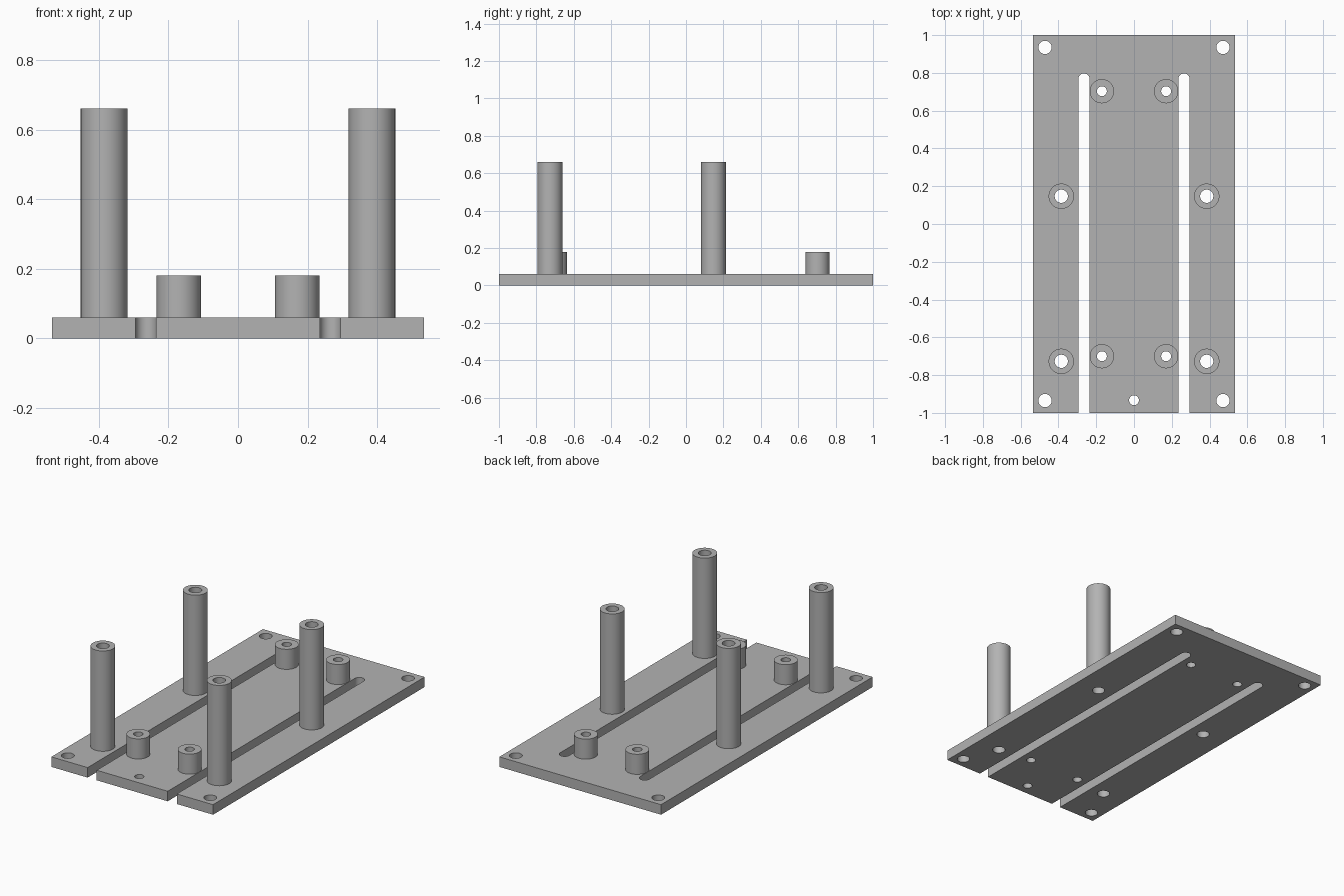
import bpy, bmesh
from math import pi, cos, sin, radians

cube = bpy.data.objects.get("Cube")
if cube:
    bpy.data.objects.remove(cube, do_unlink=True)

THICK = 0.06
SEG = 48

grey = bpy.data.materials.new("plain grey")
grey.use_nodes = True
COLOUR = (0.45, 0.45, 0.45, 1)
grey.diffuse_color = COLOUR
grey.node_tree.nodes["Principled BSDF"].inputs["Base Color"].default_value = COLOUR


def make_object(name, bm):
    bmesh.ops.recalc_face_normals(bm, faces=bm.faces)
    mesh = bpy.data.meshes.new(name)
    bm.to_mesh(mesh)
    bm.free()
    mesh.materials.append(grey)
    obj = bpy.data.objects.new(name, mesh)
    bpy.context.collection.objects.link(obj)
    return obj


def smooth(obj):
    obj.data.polygons.foreach_set("use_smooth", [True] * len(obj.data.polygons))
    obj.data.set_sharp_from_angle(angle=radians(30))


def arc(x, y, r, start=0, end=2 * pi, n=SEG):
    return [(x + r * cos(start + (end - start) * i / n),
             y + r * sin(start + (end - start) * i / n)) for i in range(n)]


def prism(bm, outline, z0, z1):
    low = [bm.verts.new((x, y, z0)) for x, y in outline]
    high = [bm.verts.new((x, y, z1)) for x, y in outline]
    bm.faces.new(low[::-1])
    bm.faces.new(high)
    for i in range(len(low)):
        j = (i + 1) % len(low)
        bm.faces.new((low[i], low[j], high[j], high[i]))


def standoff(name, x, y, outer, inner, top):
    # Tube open underneath, standing on the plate around its through hole
    bm = bmesh.new()
    rings = [[bm.verts.new((px, py, z)) for px, py in arc(x, y, r)]
             for r, z in ((outer, THICK), (outer, top), (inner, top), (inner, THICK))]
    for a, b in zip(rings, rings[1:]):
        for i in range(SEG):
            j = (i + 1) % SEG
            bm.faces.new((a[i], a[j], b[j], b[i]))
    smooth(make_object(name, bm))


# Standoffs: name, x, y, outer radius, bore radius, top height
standoffs = [("tall_post_front", 0.385, -0.727, 0.067, 0.035, 0.66),
             ("tall_post_middle", 0.385, 0.147, 0.067, 0.035, 0.66),
             ("short_boss_front", 0.17, -0.70, 0.064, 0.026, 0.18),
             ("short_boss_back", 0.17, 0.703, 0.064, 0.026, 0.18)]
holes = [(0, -0.933, 0.026)]
for side, label in ((-1, "right"), (1, "left")):
    for name, x, y, outer, inner, top in standoffs:
        standoff(f"{name}_{label}", side * x, y, outer, inner, top)
        holes.append((side * x, y, inner))
    holes += [(side * 0.471, y, 0.035) for y in (-0.935, 0.935)]

# Base plate
bm = bmesh.new()
prism(bm, [(-0.535, -1), (0.535, -1), (0.535, 1), (-0.535, 1)], 0, THICK)
plate = make_object("base_plate", bm)

# Cutter: through holes and two round-ended slots open at the front
bm = bmesh.new()
for x, y, r in holes:
    prism(bm, arc(x, y, r), -0.1, 0.2)
for x in (-0.265, 0.265):
    prism(bm, [(x - 0.03, -1.1), (x + 0.03, -1.1)] + arc(x, 0.767, 0.03, 0, pi, 24)
          + [(x - 0.03, 0.767)], -0.1, 0.2)
cutter = make_object("plate_cutter", bm)
cutter.hide_render = True

cut = plate.modifiers.new("cut", "BOOLEAN")
cut.operation = "DIFFERENCE"
cut.solver = "EXACT"
cut.object = cutter
graph = bpy.context.evaluated_depsgraph_get()
result = bpy.data.meshes.new_from_object(plate.evaluated_get(graph))
plate.modifiers.clear()
plate.data = result
bpy.data.objects.remove(cutter, do_unlink=True)
smooth(plate)
